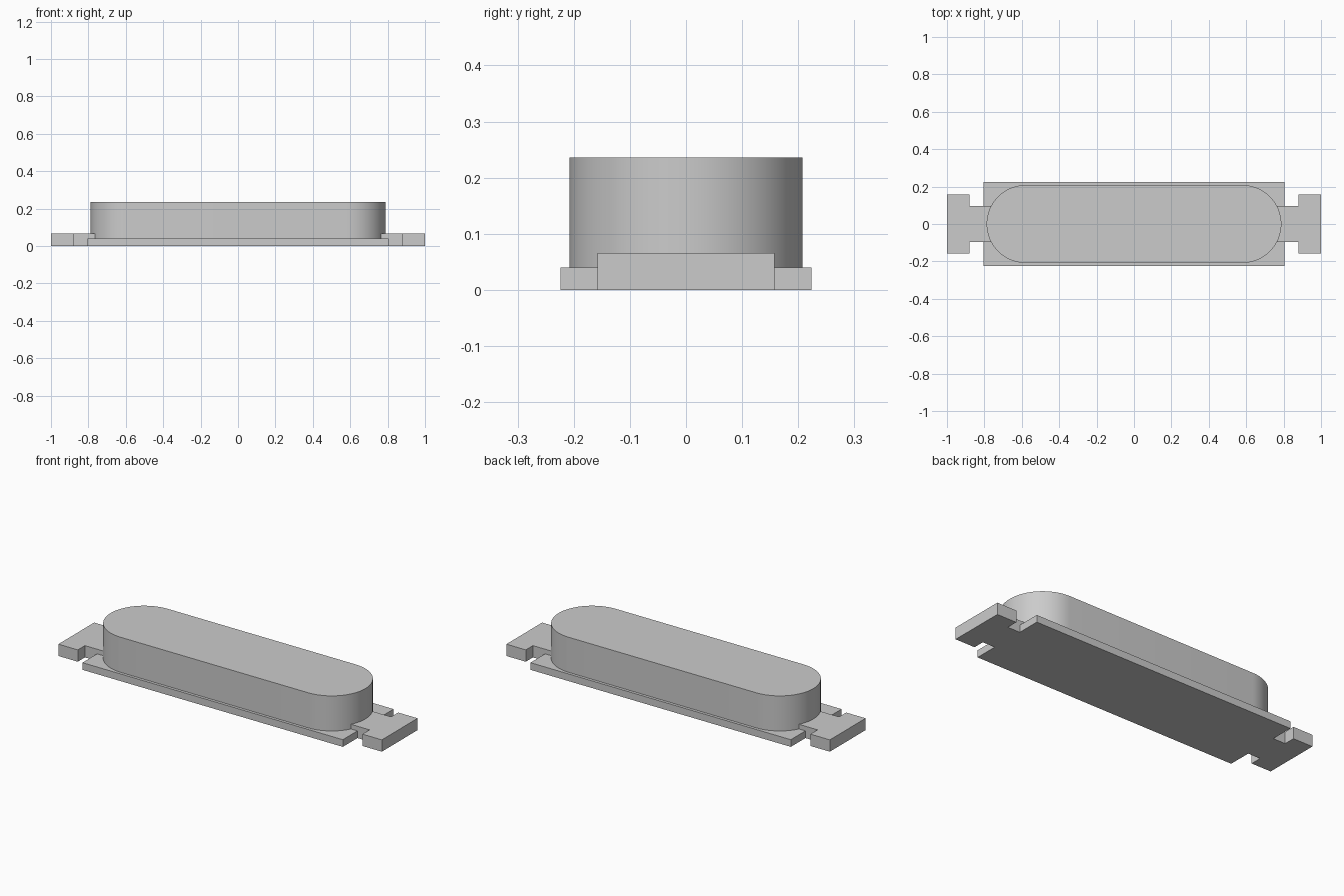
import bpy
import bmesh
import math

cube = bpy.data.objects.get("Cube")
if cube:
    bpy.data.objects.remove(cube, do_unlink=True)

grey = bpy.data.materials.new("plain grey")
grey.use_nodes = True
grey.diffuse_color = (0.6, 0.6, 0.6, 1)
grey.node_tree.nodes["Principled BSDF"].inputs["Base Color"].default_value = (0.6, 0.6, 0.6, 1)


def prism(name, outline, bottom, top):
    """Extrude a flat outline upward into a closed solid."""
    bm = bmesh.new()
    face = bm.faces.new([bm.verts.new((x, y, bottom)) for x, y in outline])
    result = bmesh.ops.extrude_face_region(bm, geom=[face], use_keep_orig=True)
    for item in result["geom"]:
        if isinstance(item, bmesh.types.BMVert):
            item.co.z = top
    bmesh.ops.recalc_face_normals(bm, faces=bm.faces)
    mesh = bpy.data.meshes.new(name)
    bm.to_mesh(mesh)
    bm.free()
    mesh.materials.append(grey)
    obj = bpy.data.objects.new(name, mesh)
    bpy.context.collection.objects.link(obj)
    return obj


# Base plate
BX, BY = 0.805, 0.224
prism("base_plate", [(-BX, -BY), (BX, -BY), (BX, BY), (-BX, BY)], 0, 0.04)

# Rounded body: straight sides with half-round ends
radius, half_length, steps = 0.208, 0.788, 32
stadium = []
for side in (1, -1):
    for i in range(steps + 1):
        a = math.pi * (i / steps - 0.5)
        stadium.append((side * (half_length - radius + radius * math.cos(a)),
                        side * radius * math.sin(a)))
body = prism("rounded_body", stadium, 0.04, 0.236)
bpy.ops.object.select_all(action="DESELECT")
body.select_set(True)
bpy.context.view_layer.objects.active = body
bpy.ops.object.shade_smooth_by_angle(angle=math.radians(30))

# T-shaped end tabs, the neck running in under the body
half_tab = [(0.7, 0.095), (0.88, 0.095), (0.88, 0.158), (1.0, 0.158)]
tab = half_tab + [(x, -y) for x, y in reversed(half_tab)]
for name, side in (("left_tab", 1), ("right_tab", -1)):
    prism(name, [(side * x, y) for x, y in tab], 0, 0.066)
